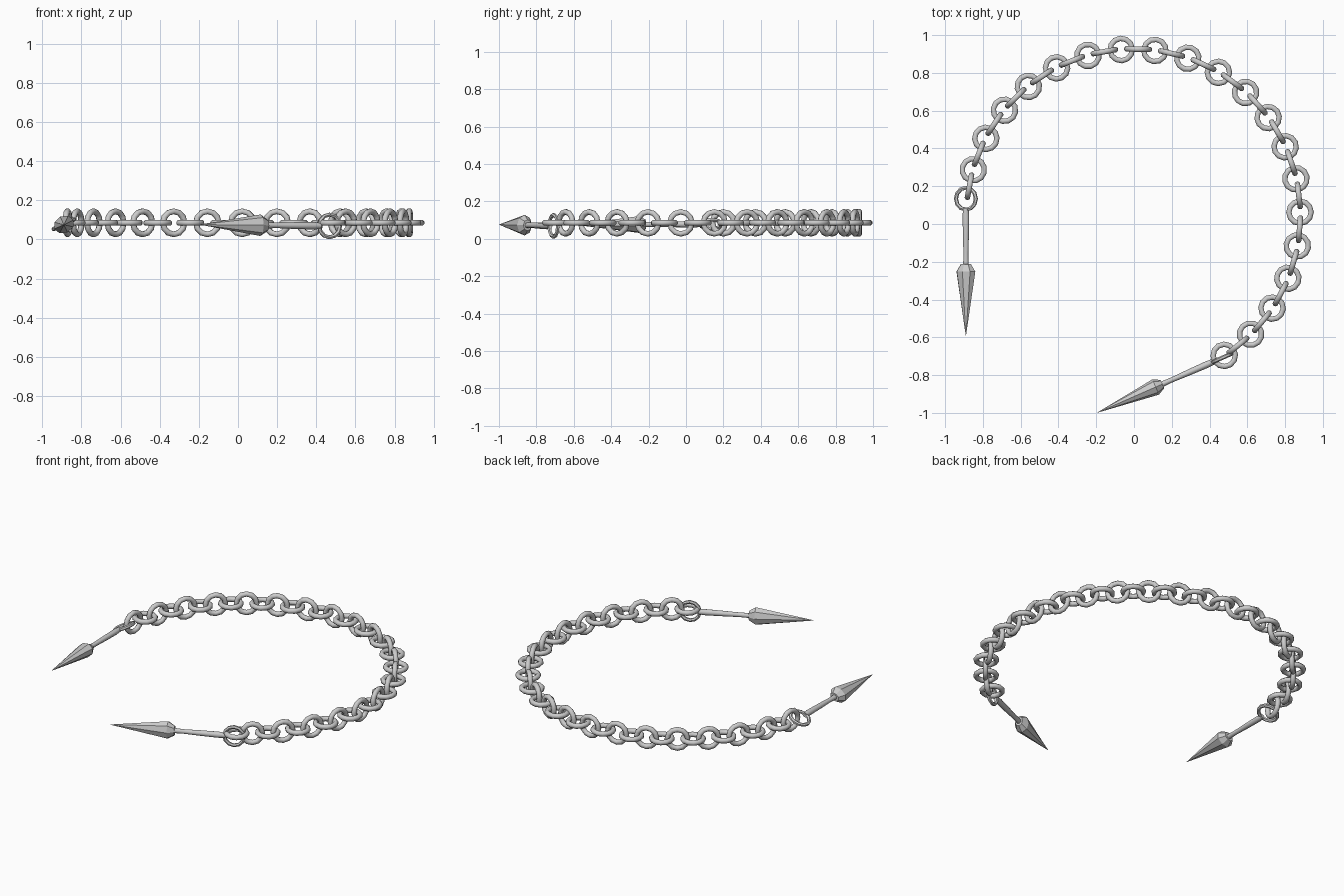
import bpy, bmesh, math
from mathutils import Matrix, Vector

if "Cube" in bpy.data.objects:
    bpy.data.objects.remove(bpy.data.objects["Cube"])

CENTRE = Vector((-0.003, 0.044, 0.085))
ARC_R = 0.882
STEP = math.radians(11.63)
START = math.radians(164.0 + 11.63)


def finish(name, bm, matrix, smooth):
    bmesh.ops.recalc_face_normals(bm, faces=bm.faces)
    me = bpy.data.meshes.new(name)
    bm.to_mesh(me)
    bm.free()
    ob = bpy.data.objects.new(name, me)
    bpy.context.collection.objects.link(ob)
    ob.matrix_world = matrix
    if smooth:
        bpy.ops.object.select_all(action='DESELECT')
        ob.select_set(True)
        bpy.context.view_layer.objects.active = ob
        bpy.ops.object.shade_smooth_by_angle(angle=math.radians(50))
    return ob


def add_ring(bm, major, minor, n, m):
    # ring lying in the local xy plane
    loops = []
    for i in range(n):
        a = 2 * math.pi * i / n
        loop = []
        for j in range(m):
            b = 2 * math.pi * (j + 0.5) / m
            r = major + minor * math.cos(b)
            loop.append(bm.verts.new((r * math.cos(a), r * math.sin(a), minor * math.sin(b))))
        loops.append(loop)
    for i in range(n):
        p, q = loops[i], loops[(i + 1) % n]
        for j in range(m):
            k = (j + 1) % m
            bm.faces.new((p[j], q[j], q[k], p[k]))


def add_turned(bm, profile, sides, flat):
    # closed solid turned about local x, squashed along local z
    loops = []
    for x, r in profile:
        loops.append([bm.verts.new((x, r * math.cos(2 * math.pi * j / sides),
                                    flat * r * math.sin(2 * math.pi * j / sides)))
                      for j in range(sides)])
    for p, q in zip(loops, loops[1:]):
        for j in range(sides):
            k = (j + 1) % sides
            bm.faces.new((p[j], q[j], q[k], p[k]))
    bm.faces.new(loops[0])
    bm.faces.new(loops[-1])


# chain: upright and flat links alternate along the arc
for i in range(1, 41):
    a = START - STEP * i / 2
    pos = CENTRE + Vector((math.cos(a), math.sin(a), 0)) * ARC_R
    upright = i % 2 == 1
    m = Matrix.Translation(pos) @ Matrix.Rotation(a + math.pi / 2, 4, 'Z')
    if upright:
        m = m @ Matrix.Rotation(math.pi / 2, 4, 'X')
    bm = bmesh.new()
    add_ring(bm, 0.059, 0.0155, 12, 8)
    finish("upright_link" if upright else "flat_link", bm, m, True)


# spikes: eye ring, tapering shaft and faceted head
def spike(side, eye, tip, roll):
    eye, tip = Vector(eye), Vector(tip)
    x = (tip - eye).normalized()
    y = Vector((0, 0, 1)).cross(x).normalized()
    z = x.cross(y)
    basis = Matrix((x, y, z)).transposed().to_4x4()
    m = Matrix.Translation(eye) @ basis @ Matrix.Rotation(roll, 4, 'X')
    length = (tip - eye).length
    bm = bmesh.new()
    add_ring(bm, 0.058, 0.011, 12, 6)
    finish(side + "_spike_eye", bm, m, True)
    bm = bmesh.new()
    add_turned(bm, [(0.05, 0.016), (0.09, 0.019), (0.2, 0.017), (0.29, 0.014), (0.36, 0.016)], 8, 0.95)
    finish(side + "_spike_shaft", bm, m, True)
    bm = bmesh.new()
    add_turned(bm, [(0.347, 0.03), (0.386, 0.055), (length, 0.001)], 8, 0.8)
    finish(side + "_spike_head", bm, m, False)


spike("left", (-0.89, 0.134, 0.078), (-0.89, -0.59, 0.075), math.radians(25))
spike("right", (0.468, -0.708, 0.069), (-0.193, -0.998, 0.076), math.radians(90))
